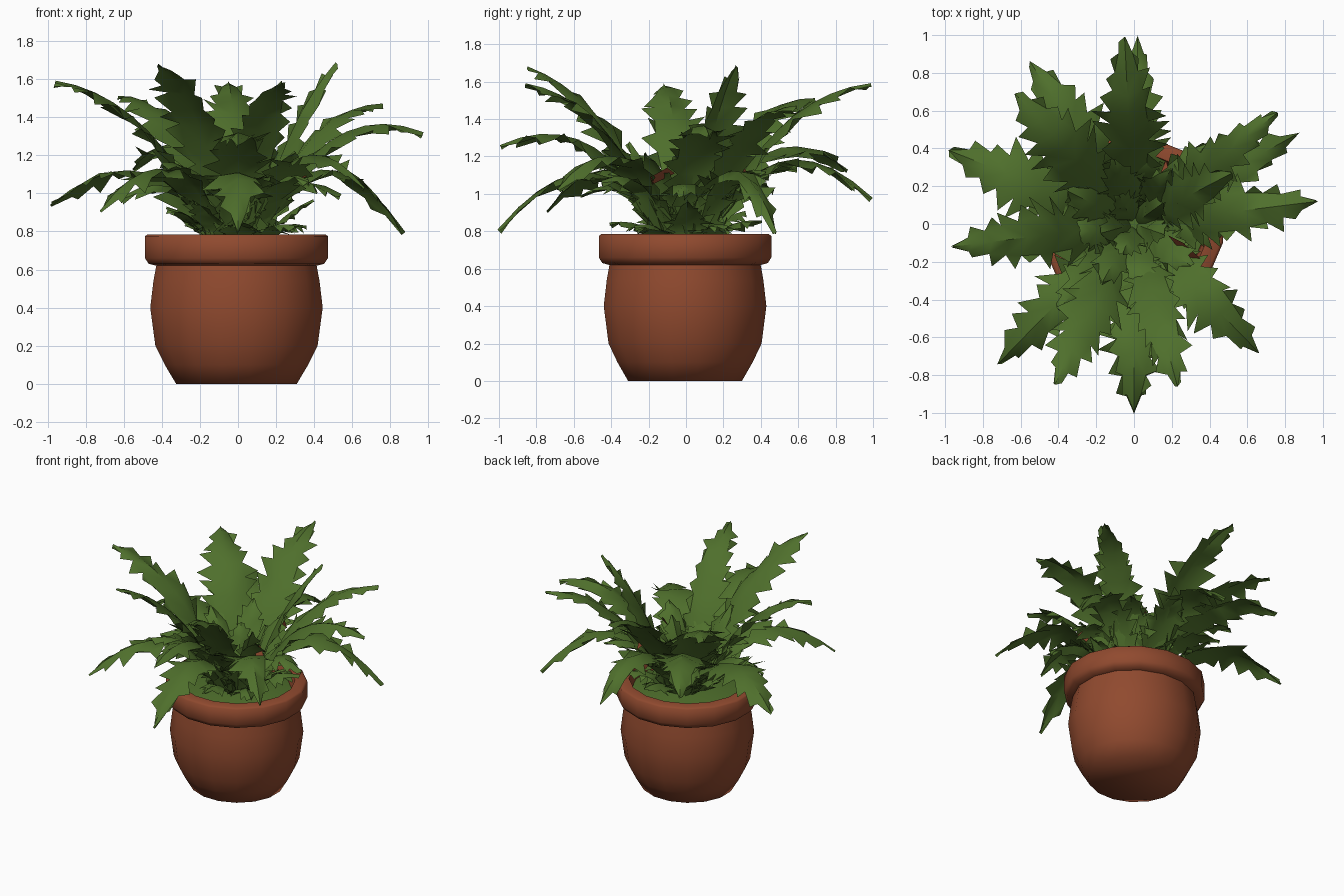
import bpy, math, random
from mathutils import Vector

if "Cube" in bpy.data.objects:
    bpy.data.objects.remove(bpy.data.objects["Cube"])

random.seed(7)


def material(name, rgb):
    m = bpy.data.materials.new(name)
    m.diffuse_color = (*rgb, 1)
    m.use_nodes = True
    m.node_tree.nodes["Principled BSDF"].inputs["Base Color"].default_value = m.diffuse_color
    return m


TERRACOTTA = material("terracotta", (0.28, 0.068, 0.028))
GREEN = material("leaf green", (0.078, 0.16, 0.025))


def make(name, verts, faces, mat, angle):
    me = bpy.data.meshes.new(name)
    me.from_pydata(verts, [], faces)
    me.materials.append(mat)
    ob = bpy.data.objects.new(name, me)
    bpy.context.collection.objects.link(ob)
    bpy.ops.object.select_all(action='DESELECT')
    ob.select_set(True)
    bpy.context.view_layer.objects.active = ob
    bpy.ops.object.shade_smooth_by_angle(angle=math.radians(angle))
    return ob


def lathe(name, profile, mat, sides=16):
    verts, faces = [], []
    for r, z in profile:
        for i in range(sides):
            a = math.tau * (i + 0.5) / sides
            verts.append((r * 1.01 * math.cos(a) - 0.008, r * 0.97 * math.sin(a) - 0.005, z))
    for k in range(len(profile) - 1):
        for i in range(sides):
            j = (i + 1) % sides
            faces.append((k * sides + i, k * sides + j, (k + 1) * sides + j, (k + 1) * sides + i))
    faces.append(tuple(reversed(range(sides))))
    n = len(verts)
    faces.append(tuple(range(n - sides, n)))
    return make(name, verts, faces, mat, 62)


# pot with a thick rim, and the green planting bed inside it
lathe("pot", [(0.32, 0), (0.38, 0.1), (0.43, 0.2), (0.457, 0.4), (0.44, 0.54), (0.425, 0.62),
              (0.465, 0.63), (0.485, 0.66), (0.485, 0.775), (0.47, 0.785), (0.40, 0.785),
              (0.385, 0.74), (0.38, 0.69)], TERRACOTTA)
lathe("planting_bed", [(0.375, 0.68), (0.38, 0.715), (0.2, 0.75)], GREEN)


def frond(name, tip, ctrl_z, width, teeth=10, root=0.10):
    """Arching leaf with a midrib and ragged, forward-swept leaflets."""
    tip = Vector(tip)
    out = Vector((tip.x, tip.y, 0))
    base = out.normalized() * root + Vector((0, 0, 0.7))
    ctrl = out * 0.45 + Vector((0, 0, ctrl_z))
    side = Vector((-out.y, out.x, 0)).normalized()

    def point(t):
        t = max(0, min(t, 1))
        return base * (1 - t) ** 2 + ctrl * (2 * t * (1 - t)) + tip * t * t

    def half(t):
        t = min(t, 1)
        return 1.15 * width * min(1, 0.5 + 1.0 * t) * (1 - t ** 3) ** 0.75 + 0.003

    verts, faces = [], []
    for i in range(teeth + 1):
        t = i / teeth
        tangent = (point(t + 0.02) - point(t - 0.02)).normalized()
        up = tangent.cross(side)
        if up.z < 0:
            up = -up
        w = half(t)
        verts.append(point(t) + up * 0.012)
        for s in (-1, 1):
            verts.append(point(t + 0.2 / teeth) + side * s * half(t + 0.2 / teeth) * 0.6
                         + up * w * random.uniform(-0.25, 0.1))
            # leaflet point, narrowing with the leaf towards the tip
            end = t + random.uniform(0.7, 1.3) / teeth
            reach = half(end) * random.uniform(0.85, 1.3)
            verts.append(point(end) + side * s * reach
                         + up * w * random.uniform(-0.4, 0.15))
    for i in range(teeth):
        a, b = i * 5, i * 5 + 5
        faces += [(a, b, b + 1, a + 1), (a + 1, b + 1, a + 2),
                  (a, a + 3, b + 3, b), (a + 3, a + 4, b + 3)]
    make(name, verts, faces, GREEN, 40)


# long fronds: tip position, arch height, half width
LONG = [
    (0.0, -1.0, 0.80, 1.45, 0.17), (0.0, -0.99, 1.25, 1.50, 0.16),
    (-0.05, 0.99, 1.58, 1.52, 0.16), (0.02, 0.99, 0.97, 1.48, 0.15),
    (-0.55, 0.86, 1.12, 1.50, 0.19), (-0.63, 0.69, 1.50, 1.52, 0.18),
    (-0.98, 0.39, 0.93, 1.38, 0.19), (-0.96, -0.12, 1.58, 1.50, 0.16),
    (-0.72, -0.74, 0.90, 1.42, 0.15), (-0.42, -0.85, 1.67, 1.50, 0.16),
    (0.23, -0.86, 1.58, 1.50, 0.15), (0.66, -0.68, 1.02, 1.48, 0.16),
    (0.97, 0.12, 1.31, 1.52, 0.16), (0.87, 0.48, 0.79, 1.48, 0.14),
    (0.76, 0.59, 1.46, 1.45, 0.13), (0.52, 0.27, 1.68, 1.35, 0.14),
]
for n, (x, y, z, cz, w) in enumerate(LONG):
    frond(f"long_frond_{n + 1}", (x, y, z), cz, w)

# medium, short and low fronds filling the middle
RINGS = [("medium_frond", 8, 0.57, 1.06, 1.18, 0.13, 0.11),
         ("short_frond", 8, 0.36, 1.18, 1.05, 0.13, 0.07),
         ("inner_frond", 5, 0.18, 1.12, 1.00, 0.10, 0.02),
         ("low_frond", 9, 0.40, 0.90, 0.86, 0.11, 0.14)]
for k, (name, count, r, z, cz, w, root) in enumerate(RINGS):
    for n in range(count):
        a = math.tau * (n + 0.3 * k + random.uniform(-0.15, 0.15)) / count
        rr = r * random.uniform(0.9, 1.1)
        frond(f"{name}_{n + 1}", (rr * math.cos(a), rr * math.sin(a), z + random.uniform(-0.1, 0.1)),
              cz, w, 7, root)

# small bits of reddish stem among the leaves
make("stem_right", [(0.18, -0.06, 1.11), (0.26, -0.10, 1.14), (0.36, -0.19, 1.09), (0.28, -0.18, 1.05)],
     [(0, 1, 2, 3)], TERRACOTTA, 30)
make("stem_back", [(0.14, 0.27, 1.13), (0.18, 0.30, 1.16), (0.17, 0.34, 1.09)],
     [(0, 1, 2)], TERRACOTTA, 30)
